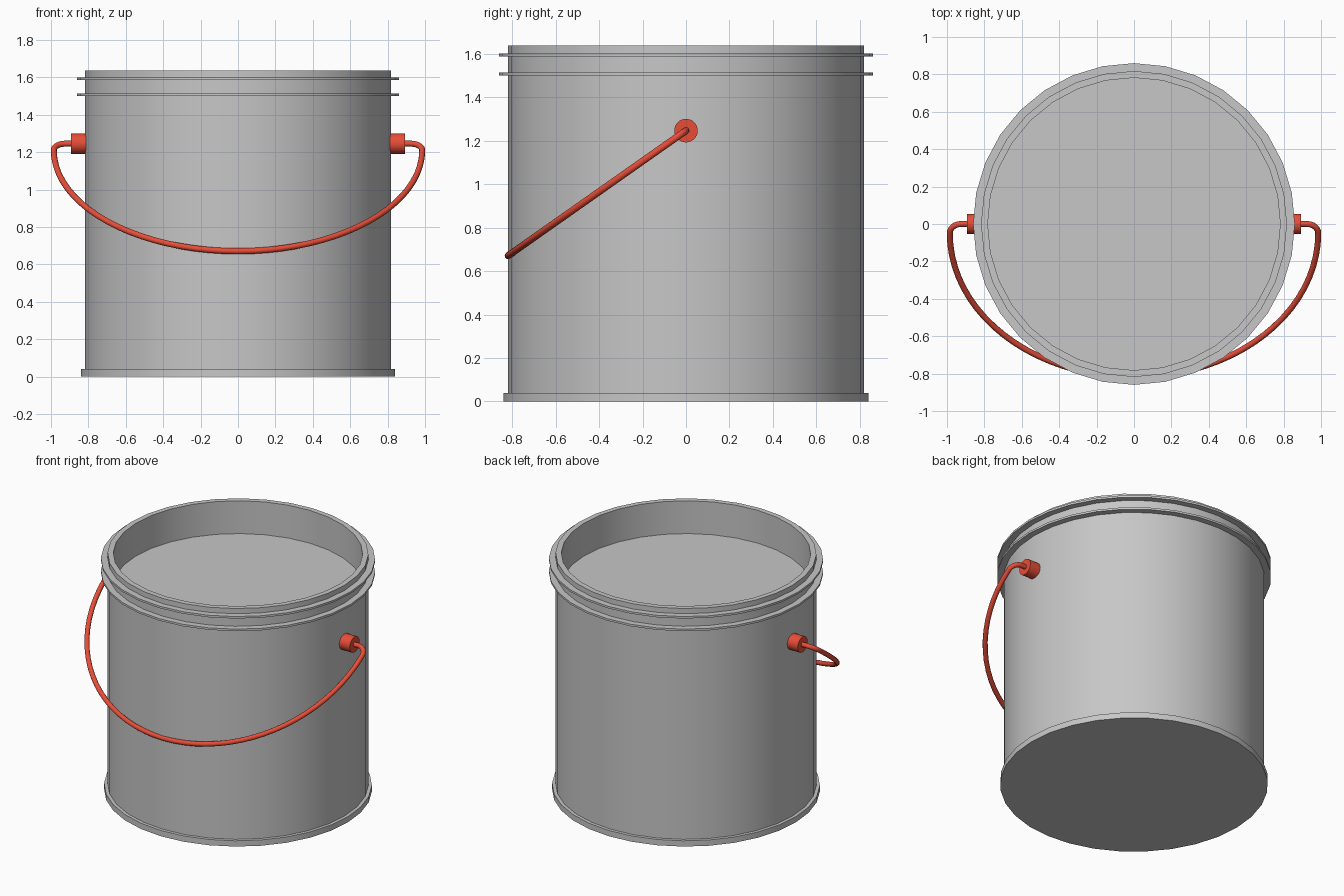
import bpy, bmesh, math
from mathutils import Vector, Matrix

if "Cube" in bpy.data.objects:
    bpy.data.objects.remove(bpy.data.objects["Cube"])


def material(name, rgb):
    m = bpy.data.materials.new(name)
    m.diffuse_color = (*rgb, 1)
    m.use_nodes = True
    m.node_tree.nodes["Principled BSDF"].inputs["Base Color"].default_value = m.diffuse_color
    return m


grey = material("grey metal", (0.57, 0.57, 0.57))
red = material("red plastic", (0.80, 0.075, 0.04))


def finish(name, bm, mat):
    bmesh.ops.recalc_face_normals(bm, faces=bm.faces)
    me = bpy.data.meshes.new(name)
    bm.to_mesh(me)
    bm.free()
    ob = bpy.data.objects.new(name, me)
    bpy.context.collection.objects.link(ob)
    me.materials.append(mat)
    bpy.ops.object.select_all(action='DESELECT')
    ob.select_set(True)
    bpy.context.view_layer.objects.active = ob
    bpy.ops.object.shade_smooth_by_angle(angle=math.radians(35))
    return ob


def skin(bm, rings, capped=True):
    """Join successive vertex rings with quads and close both ends."""
    for a, b in zip(rings, rings[1:]):
        n = len(a)
        for i in range(n):
            j = (i + 1) % n
            bm.faces.new((a[i], a[j], b[j], b[i]))
    if capped:
        bm.faces.new(rings[0])
        bm.faces.new(rings[-1])


# Bucket: base rim, wall, two thin flanges, open lip and inner disc
R, F = 0.818, 0.86
profile = [(0.84, 0), (0.84, 0.04), (R, 0.04),
           (R, 1.50), (F, 1.50), (F, 1.514), (R, 1.514),
           (R, 1.587), (F, 1.587), (F, 1.601), (R, 1.601),
           (R, 1.637), (0.782, 1.637), (0.782, 1.41)]
bm = bmesh.new()
N = 32
rings = [[bm.verts.new((r * math.cos(2 * math.pi * i / N),
                        r * math.sin(2 * math.pi * i / N), z))
          for i in range(N)] for r, z in profile]
skin(bm, rings)
finish("bucket", bm, grey)

# Ears: short round bosses on both sides
PIVOT = Vector((0, 0, 1.246))
for side, name in ((-1, "left_ear"), (1, "right_ear")):
    bm = bmesh.new()
    mat = Matrix.Translation(PIVOT + Vector((side * 0.848, 0, 0))) @ Matrix.Rotation(math.pi / 2, 4, 'Y')
    bmesh.ops.create_cone(bm, cap_ends=True, segments=32, radius1=0.054,
                          radius2=0.054, depth=0.09, matrix=mat)
    finish(name, bm, red)

# Handle: bent rod in a plane tilted towards the front
down = Vector((0, -0.818, -0.575)).normalized()
normal = Vector((1, 0, 0)).cross(down)
half = [(0.87, 0.0), (0.925, 0.0)]
half += [(0.925 + 0.06 * math.sin(t), 0.06 * (1 - math.cos(t)))
         for t in (math.pi / 2 * k / 6 for k in range(1, 6))]
half += [(0.985 * math.cos(t), 0.06 + 0.94 * math.sin(t))
         for t in (math.pi / 2 * k / 20 for k in range(21))]
path = half + [(-x, d) for x, d in reversed(half[:-1])]
pts = [PIVOT + Vector((x, 0, 0)) + down * d for x, d in path]
bm = bmesh.new()
rings = []
for i, p in enumerate(pts):
    tangent = (pts[min(i + 1, len(pts) - 1)] - pts[max(i - 1, 0)]).normalized()
    side = normal.cross(tangent)
    rings.append([bm.verts.new(p + 0.016 * (math.cos(a) * normal + math.sin(a) * side))
                  for a in (2 * math.pi * k / 12 for k in range(12))])
skin(bm, rings)
finish("handle", bm, red)
